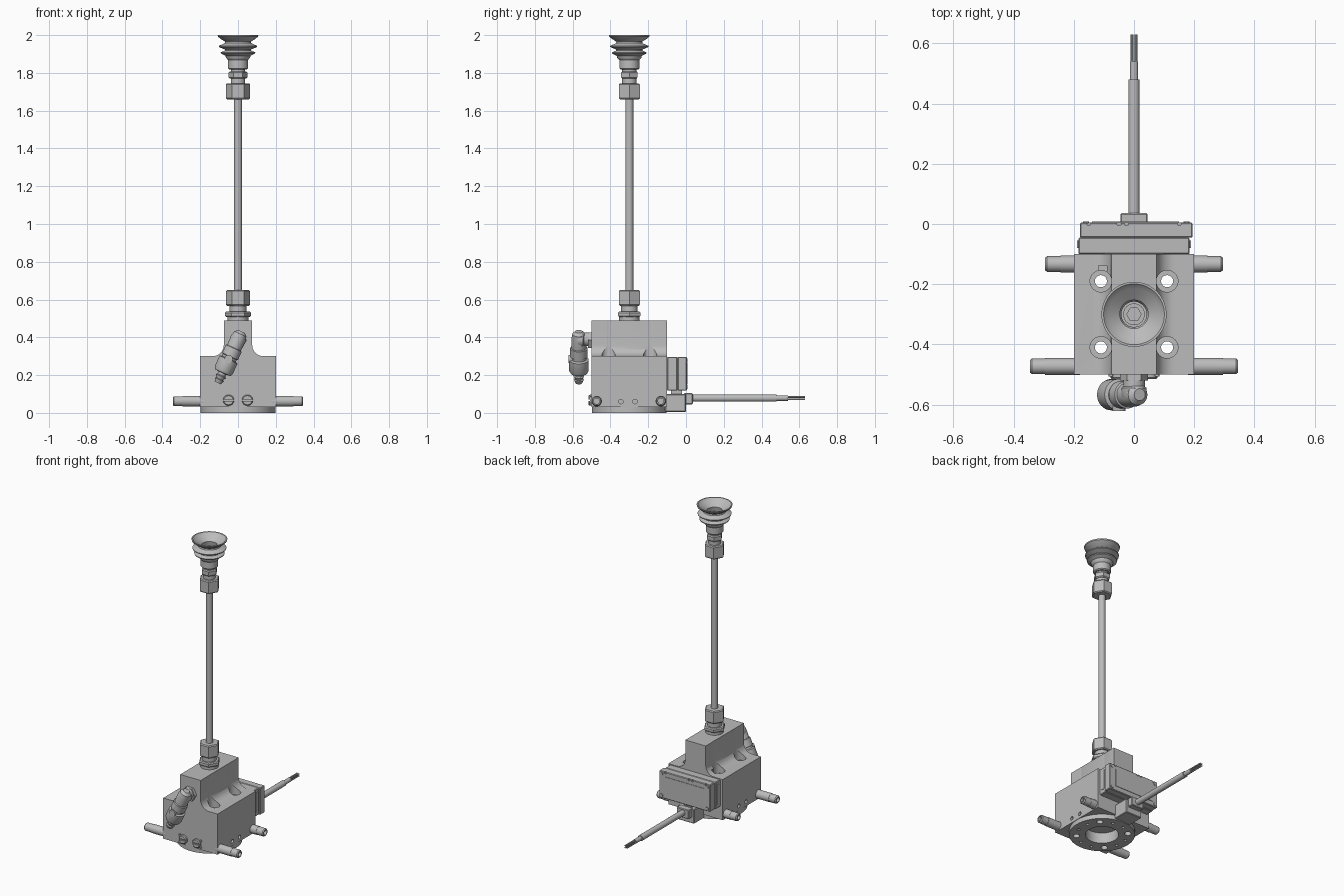
import bpy, bmesh, math
from mathutils import Vector

cube = bpy.data.objects.get("Cube")
if cube:
    bpy.data.objects.remove(cube)

grey = bpy.data.materials.new("machine grey")
grey.use_nodes = True
grey.diffuse_color = (0.5, 0.5, 0.5, 1)
grey.node_tree.nodes["Principled BSDF"].inputs["Base Color"].default_value = (0.5, 0.5, 0.5, 1)
UP = Vector((0, 0, 1))
CY = -0.3  # y of the suction axis


def finish(bm, name, smooth=True):
    bmesh.ops.recalc_face_normals(bm, faces=bm.faces)
    mesh = bpy.data.meshes.new(name)
    bm.to_mesh(mesh)
    bm.free()
    mesh.materials.append(grey)
    obj = bpy.data.objects.new(name, mesh)
    bpy.context.collection.objects.link(obj)
    if smooth:
        shade(obj)
    return obj


def select(obj):
    bpy.ops.object.select_all(action='DESELECT')
    obj.select_set(True)
    bpy.context.view_layer.objects.active = obj


def shade(obj):
    select(obj)
    bpy.ops.object.shade_smooth_by_angle(angle=math.radians(35))


def box(name, x, y, z, bevel=0):
    """Box from three (low, high) ranges."""
    bm = bmesh.new()
    bmesh.ops.create_cube(bm, size=1)
    for v in bm.verts:
        v.co = [(r[0] + r[1]) / 2 + c * (r[1] - r[0]) for c, r in zip(v.co, (x, y, z))]
    if bevel:
        bmesh.ops.bevel(bm, geom=bm.edges[:], offset=bevel, segments=1, affect='EDGES')
    return finish(bm, name, False)


def turned(name, profile, origin=(0, 0, 0), axis=UP, sides=40):
    """Closed solid turned from (radius, height) points along an axis."""
    bm = bmesh.new()
    rot = UP.rotation_difference(Vector(axis))
    rings = []
    for r, h in profile:
        ring = []
        for i in range(sides):
            a = math.tau * i / sides
            p = Vector((r * math.cos(a), r * math.sin(a), h))
            ring.append(bm.verts.new(rot @ p + Vector(origin)))
        rings.append(ring)
    for a, b in zip(rings, rings[1:]):
        for i in range(sides):
            j = (i + 1) % sides
            bm.faces.new((a[i], a[j], b[j], b[i]))
    bm.faces.new(rings[0][::-1])
    bm.faces.new(rings[-1])
    return finish(bm, name)


def rod(name, r, start, length, axis=UP, sides=32):
    return turned(name, [(r, 0), (r, length)], start, axis, sides)


def nut(name, r, z, h):
    c = 0.006
    return turned(name, [(r - c, z), (r, z + c), (r, z + h - c), (r - c, z + h)], (0, CY, 0), sides=6)


def cut(target, cutters):
    for c in cutters:
        select(target)
        mod = target.modifiers.new("cut", 'BOOLEAN')
        mod.operation, mod.solver, mod.object = 'DIFFERENCE', 'EXACT', c
        bpy.ops.object.modifier_apply(modifier=mod.name)
        bpy.data.objects.remove(c)
    shade(target)


# Main housing: stepped section with concave shoulders
half = [(0.2, 0.03), (0.2, 0.3)]
for i in range(9):
    a = math.pi / 2 * i / 8
    half.append((0.135 - 0.06 * math.sin(a), 0.36 - 0.06 * math.cos(a)))
half.append((0.075, 0.49))
bm = bmesh.new()
outline = half + [(-x, z) for x, z in reversed(half)]
face = bm.faces.new([bm.verts.new((x, -0.5, z)) for x, z in outline])
ext = bmesh.ops.extrude_face_region(bm, geom=[face])
for v in ext["geom"]:
    if isinstance(v, bmesh.types.BMVert):
        v.co.y = -0.1
housing = finish(bm, "housing")
flange = rod("mounting_flange", 0.198, (0, CY, 0), 0.03, sides=64)

# Counterbored bolt holes, centre bore, side ports and top pocket
bolts = [(sx * 0.11, CY + sy * 0.11) for sx in (-1, 1) for sy in (-1, 1)]
cutters = [rod("bolt_bore", 0.02, (x, y, -0.1), 1) for x, y in bolts]
cutters += [rod("counterbore", 0.036, (x, y, 0.27), 0.3) for x, y in bolts]
cutters.append(rod("centre_bore", 0.1, (0, CY, -0.1), 0.17))
cutters += [rod("port", 0.012, (s * 0.18, y, 0.06), 0.1, (s, 0, 0))
            for s in (-1, 1) for y in (-0.345, -0.27)]
cutters.append(box("pocket", (-0.118, -0.09), (-0.157, -0.138), (0.28, 0.4)))
cut(housing, cutters)
cutters = [rod("bolt_bore", 0.02, (x, y, -0.1), 0.3) for x, y in bolts]
cutters.append(rod("centre_bore", 0.1, (0, CY, -0.1), 0.3))
for i in range(8):
    a = math.tau * (i + 0.5) / 8 + (0.12 if i % 2 else -0.12)
    cutters.append(rod("pin_hole", 0.009, (0.155 * math.cos(a), CY + 0.155 * math.sin(a), -0.01), 0.03))
cut(flange, cutters)

# Hose stubs on both sides
for s, side in ((1, "left"), (-1, "right")):
    for y, tip, place in ((-0.473, 0.345, "front"), (-0.133, 0.295, "rear")):
        n = tip - 0.18
        turned(f"{side}_{place}_hose_stub",
               [(0.028, 0), (0.028, n - 0.05), (0.026, n - 0.05), (0.026, n - 0.006),
                (0.021, n), (0.015, n), (0.015, n - 0.06)],
               (s * 0.18, y, 0.062), (s, 0, 0), 32)

# Slotted plugs on the front face
for s in (-1, 1):
    plug = turned("front_plug", [(0.029, 0), (0.029, 0.02), (0.024, 0.025)],
                  (s * 0.05, -0.49, 0.067), (0, -1, 0))
    cut(plug, [box("slot", (s * 0.05 - 0.04, s * 0.05 + 0.04), (-0.53, -0.507), (0.063, 0.071))])
    for z in (0.045, 0.09):
        rod("plug_pin", 0.007, (s * 0.077, -0.49, z), 0.017, (0, -1, 0), 12)

# Valve module on the back
box("valve_base", (-0.185, 0.185), (-0.1, -0.045), (0.118, 0.297), 0.004)
cover = box("valve_cover", (-0.18, 0.195), (-0.045, 0.005), (0.118, 0.297), 0.004)
cut(cover, [box("notch", (x - 0.006, x + 0.006), (-0.003, 0.02), (0.285, 0.31))
            for x in (-0.15, -0.05, -0.025, 0.15)])
box("cover_label", (-0.14, 0.15), (0.004, 0.008), (0.15, 0.265))
for x in (-0.16, 0.175):
    for z in (0.137, 0.278):
        rod("cover_screw", 0.01, (x, 0, z), 0.009, (0, 1, 0), 16)
for s in (-1, 1):
    box("side_rail", tuple(sorted((s * 0.18, s * 0.189))), (-0.08, -0.055), (0.145, 0.275))
box("connector_block", (-0.06, 0.06), (-0.11, 0), (0.005, 0.1), 0.004)
box("connector_neck", (-0.03, 0.03), (-0.08, -0.02), (0.09, 0.13))
box("cable_socket", (-0.045, 0.045), (-0.01, 0.036), (0.045, 0.105), 0.004)

# Cable with bare wires
turned("cable", [(0.019, 0), (0.019, 0.46), (0.014, 0.46), (0.014, 0.52)], (0, 0.02, 0.078), (0, 1, 0), 24)
for i in range(4):
    a = math.tau * (i + 0.5) / 4
    rod("wire", 0.0045, (0.009 * math.cos(a), 0.52, 0.078 + 0.009 * math.sin(a)), 0.11, (0, 1, 0), 10)

# Swivel elbow fitting on the front
rod("elbow_collar", 0.047, (0, -0.495, 0.385), 0.025, (0, -1, 0), 6)
turned("elbow_neck", [(0.036, 0), (0.036, 0.04), (0.042, 0.045), (0.042, 0.07), (0.034, 0.085),
                      (0.018, 0.1)], (0, -0.5, 0.39), (0, -1, 0))
turned("elbow_hose_end",
       [(0.02, -0.045), (0.035, -0.03), (0.04, 0), (0.04, 0.05), (0.046, 0.053), (0.046, 0.1),
        (0.04, 0.103), (0.04, 0.115), (0.052, 0.12), (0.052, 0.18), (0.045, 0.195), (0.022, 0.197),
        (0.022, 0.21), (0.028, 0.215), (0.02, 0.232), (0.026, 0.236), (0.018, 0.255)],
       (0, -0.567, 0.39), (-0.42, 0, -0.91))
rod("elbow_button", 0.022, (-0.05, -0.56, 0.285), 0.062, (0, -1, 0), 24)

# Lower fitting, lift tube and upper fitting
rod("seat_ring", 0.055, (0, CY, 0.48), 0.03)
nut("lower_hex", 0.068, 0.508, 0.028)
rod("lower_neck", 0.044, (0, CY, 0.53), 0.045)
nut("lower_nut", 0.064, 0.567, 0.083)
rod("lift_tube", 0.021, (0, CY, 0.6), 1.12)
nut("upper_nut", 0.064, 1.66, 0.085)
rod("upper_neck", 0.038, (0, CY, 1.74), 0.09)
nut("upper_hex", 0.05, 1.77, 0.038)

# Bellows suction cup, open at the top
turned("suction_cup",
       [(0.046, 1.818), (0.053, 1.824), (0.053, 1.868), (0.064, 1.88), (0.066, 1.89), (0.09, 1.902),
        (0.092, 1.908), (0.07, 1.918), (0.07, 1.924), (0.101, 1.937), (0.102, 1.943), (0.07, 1.957),
        (0.068, 1.965), (0.092, 1.98), (0.106, 1.992), (0.108, 2.0), (0.101, 2.0), (0.085, 1.982),
        (0.052, 1.965), (0.047, 1.96), (0.052, 1.93), (0.042, 1.915), (0.042, 1.88)],
       (0, CY, 0), sides=56)
insert = rod("cup_insert", 0.036, (0, CY, 1.87), 0.025)
cut(insert, [rod("hex_socket", 0.024, (0, CY, 1.88), 0.05, sides=6)])
